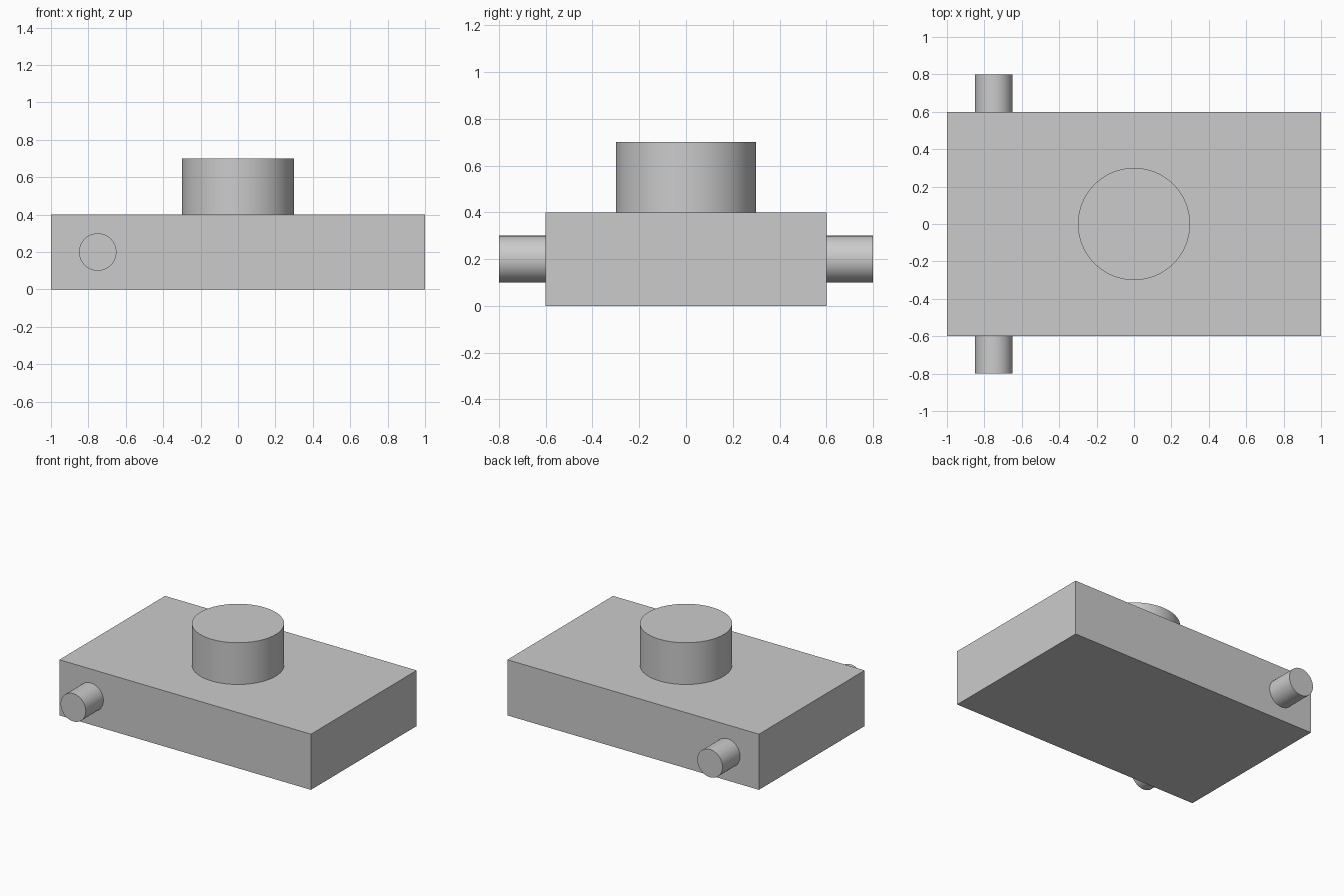
import bpy
import math

cube = bpy.data.objects.get("Cube")
if cube:
    bpy.data.objects.remove(cube, do_unlink=True)

grey = bpy.data.materials.new("plain grey")
grey.use_nodes = True
colour = (0.6, 0.6, 0.6, 1)
grey.diffuse_color = colour
grey.node_tree.nodes["Principled BSDF"].inputs["Base Color"].default_value = colour


def finish(name):
    obj = bpy.context.object
    obj.name = name
    obj.data.materials.append(grey)
    return obj


def cylinder(name, radius, depth, location, rotation=(0, 0, 0)):
    bpy.ops.mesh.primitive_cylinder_add(
        vertices=64, radius=radius, depth=depth, location=location, rotation=rotation)
    finish(name)
    bpy.ops.object.shade_smooth_by_angle(angle=math.radians(30))


# Rectangular base block
bpy.ops.mesh.primitive_cube_add(size=1, location=(0, 0, 0.2))
base = finish("base_block")
base.scale = (2, 1.2, 0.4)
bpy.ops.object.transform_apply(location=False, rotation=False, scale=True)

# Round boss on the top
cylinder("top_boss", 0.3, 0.3, (0, 0, 0.55))

# Side pins, front and back
for name, side in (("front_pin", -1), ("back_pin", 1)):
    cylinder(name, 0.1, 0.2, (-0.75, side * 0.7, 0.2), (math.pi / 2, 0, 0))
